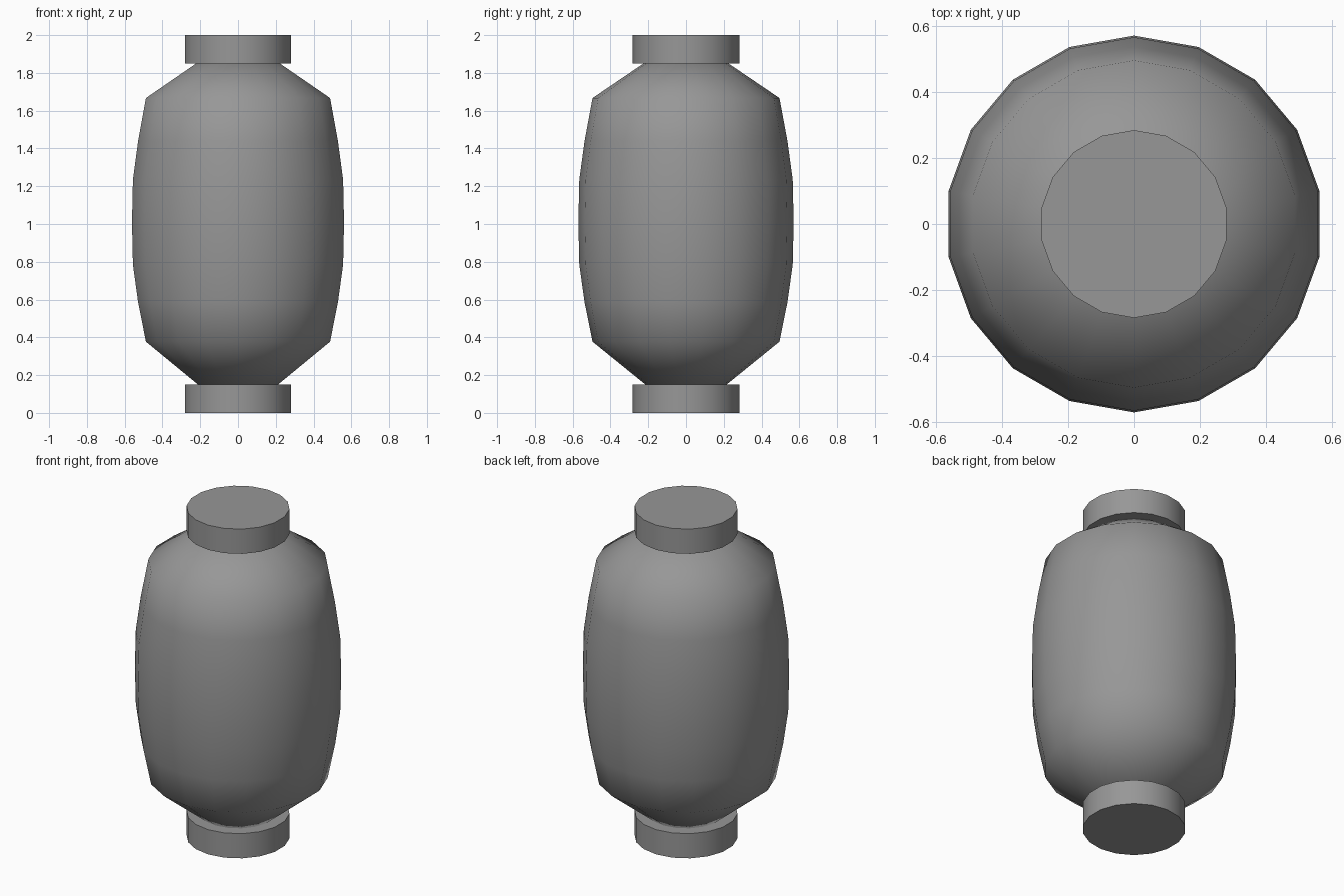
import bpy, bmesh
from math import sin, cos, radians, tau

if "Cube" in bpy.data.objects:
    bpy.data.objects.remove(bpy.data.objects["Cube"])

SIDES = 18

# Dark grey for every part
grey = bpy.data.materials.new("dark_grey")
grey.diffuse_color = (0.31, 0.31, 0.31, 1)
grey.use_nodes = True
grey.node_tree.nodes["Principled BSDF"].inputs["Base Color"].default_value = grey.diffuse_color


def lathe(name, profile, angle):
    """Spin (radius, z) points round the z axis and cap both ends."""
    bm = bmesh.new()
    rings = [[bm.verts.new((r * sin(tau * i / SIDES), r * cos(tau * i / SIDES), z))
              for i in range(SIDES)] for r, z in profile]
    for a, b in zip(rings, rings[1:]):
        for i in range(SIDES):
            j = (i + 1) % SIDES
            bm.faces.new((a[i], a[j], b[j], b[i]))
    bm.faces.new(rings[0])
    bm.faces.new(rings[-1])
    bmesh.ops.recalc_face_normals(bm, faces=bm.faces)
    mesh = bpy.data.meshes.new(name)
    bm.to_mesh(mesh)
    bm.free()
    mesh.materials.append(grey)
    obj = bpy.data.objects.new(name, mesh)
    bpy.context.collection.objects.link(obj)
    bpy.ops.object.select_all(action='DESELECT')
    obj.select_set(True)
    bpy.context.view_layer.objects.active = obj
    bpy.ops.object.shade_smooth_by_angle(angle=radians(angle))
    return obj


# Bulging lantern body
lathe("lantern_body", [(0.215, 0.15), (0.495, 0.377), (0.537, 0.585), (0.565, 0.785),
                       (0.57, 1.01), (0.565, 1.235), (0.537, 1.44), (0.495, 1.667),
                       (0.225, 1.85)], 60)

# End caps
for name, z in (("bottom_cap", 0.0), ("top_cap", 1.85)):
    lathe(name, [(0.284, z), (0.284, z + 0.15)], 30)
